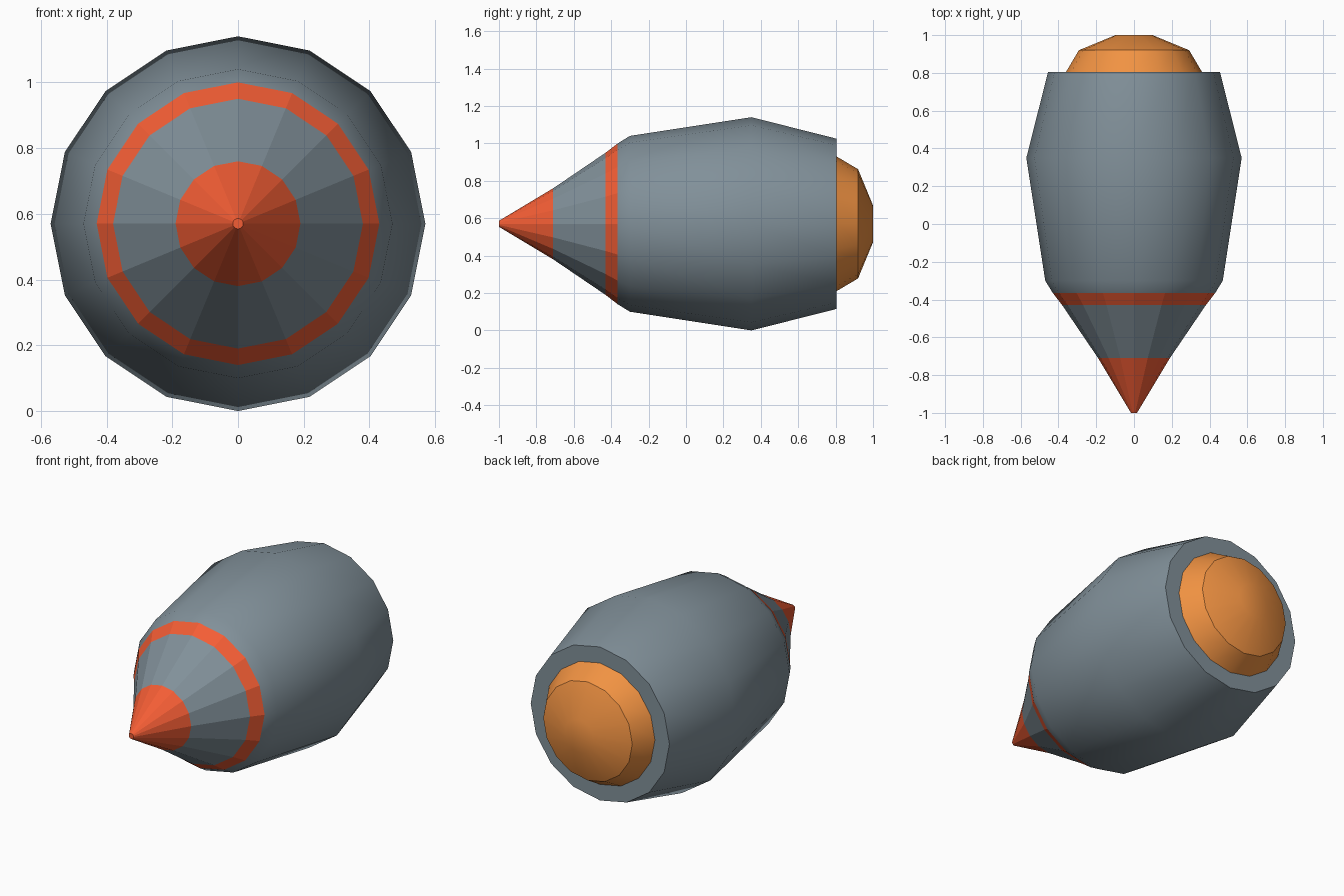
import bpy, bmesh, math

if "Cube" in bpy.data.objects:
    bpy.data.objects.remove(bpy.data.objects["Cube"])

SIDES = 16
AXIS_Z = 0.57


def material(name, color):
    m = bpy.data.materials.new(name)
    m.diffuse_color = (*color, 1)
    m.use_nodes = True
    m.node_tree.nodes["Principled BSDF"].inputs["Base Color"].default_value = m.diffuse_color
    return m


def lathe(name, profile, mat, smooth=False, cap_start=False, cap_end=False):
    """Revolve (y, radius) points around the long axis, running along y."""
    bm = bmesh.new()
    rings = []
    for y, r in profile:
        rings.append([bm.verts.new((r * math.sin(a), y, AXIS_Z + r * math.cos(a)))
                      for a in (2 * math.pi * i / SIDES for i in range(SIDES))])
    for a, b in zip(rings, rings[1:]):
        for i in range(SIDES):
            j = (i + 1) % SIDES
            bm.faces.new((a[i], a[j], b[j], b[i]))
    if cap_start:
        bm.faces.new(rings[0][::-1])
    if cap_end:
        bm.faces.new(rings[-1])
    # Outward normals: side faces point away from the axis, caps along it
    bm.normal_update()
    for f in bm.faces:
        c = f.calc_center_median()
        if len(f.verts) == SIDES:
            outward = f.normal.y * c.y
        elif abs(f.normal.y) > 0.99:
            outward = f.normal.y
        else:
            outward = f.normal.x * c.x + f.normal.z * (c.z - AXIS_Z)
        if outward < 0:
            f.normal_flip()
    me = bpy.data.meshes.new(name)
    bm.to_mesh(me)
    bm.free()
    me.materials.append(mat)
    ob = bpy.data.objects.new(name, me)
    bpy.context.collection.objects.link(ob)
    if smooth:
        bpy.ops.object.select_all(action='DESELECT')
        ob.select_set(True)
        bpy.context.view_layer.objects.active = ob
        bpy.ops.object.shade_smooth_by_angle(angle=math.radians(30))
    return ob


steel = material("steel", (0.22, 0.28, 0.32))
red = material("signal_red", (0.90, 0.11, 0.035))
amber = material("amber", (0.88, 0.29, 0.055))

# Pointed nose with a tiny blunt end
lathe("nose_tip", [(-1.0, 0.016), (-0.71, 0.19)], red, cap_start=True)
# Grey cone between nose and stripe
lathe("nose_cone", [(-0.71, 0.19), (-0.43, 0.38)], steel)
# Painted stripe
lathe("nose_stripe", [(-0.43, 0.38), (-0.365, 0.43)], red)
# Main barrel with the flat rear rim
lathe("main_body", [(-0.365, 0.43), (-0.30, 0.47), (0.35, 0.57),
                    (0.805, 0.455), (0.805, 0.36)], steel, smooth=True)
# Glowing rear dome
lathe("rear_dome", [(0.805, 0.36), (0.92, 0.292), (1.0, 0.098)], amber,
      smooth=True, cap_end=True)
